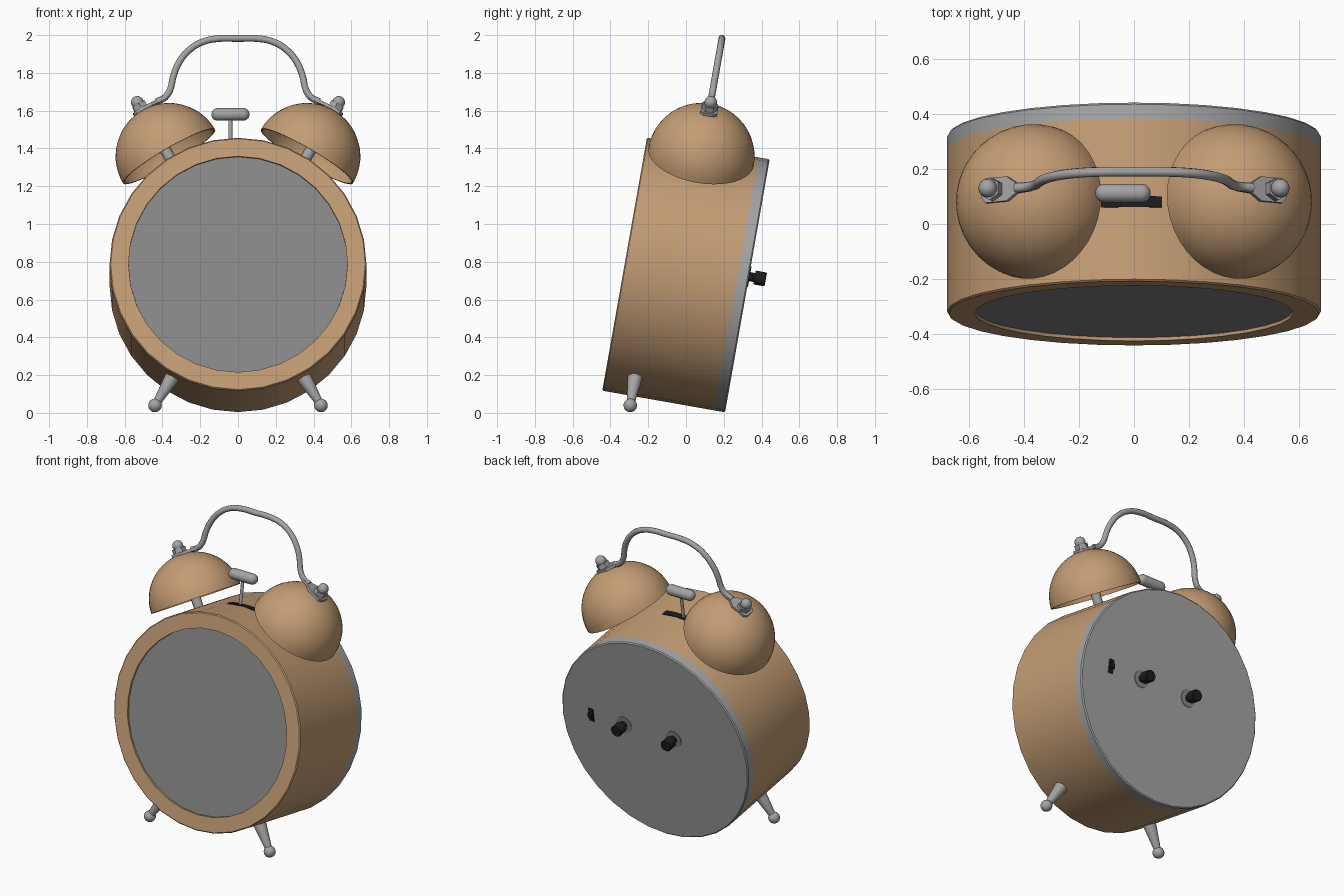
import bpy, bmesh, math
from mathutils import Matrix, Vector

if "Cube" in bpy.data.objects:
    bpy.data.objects.remove(bpy.data.objects["Cube"])

# Everything is built in the clock's own frame, then leaned back by 10 degrees
LEAN = Matrix.Translation((0, 0, 0.73)) @ Matrix.Rotation(math.radians(-10), 4, 'X')
BELL_Y = -0.03
BELL_ANGLE = math.radians(30)


def material(name, rgb):
    m = bpy.data.materials.new(name)
    m.diffuse_color = (*rgb, 1)
    m.use_nodes = True
    m.node_tree.nodes["Principled BSDF"].inputs["Base Color"].default_value = m.diffuse_color
    return m


COPPER = material("copper_tan", (0.55, 0.335, 0.175))
METAL = material("metal_grey", (0.37, 0.37, 0.37))
DIAL = material("dial_grey", (0.25, 0.25, 0.25))
BLACK = material("black", (0.012, 0.012, 0.012))


def finish(name, bm, mat, smooth=True):
    bmesh.ops.remove_doubles(bm, verts=bm.verts, dist=1e-5)
    bmesh.ops.recalc_face_normals(bm, faces=bm.faces)
    mesh = bpy.data.meshes.new(name)
    bm.to_mesh(mesh)
    bm.free()
    mesh.transform(LEAN)
    mesh.materials.append(mat)
    obj = bpy.data.objects.new(name, mesh)
    bpy.context.collection.objects.link(obj)
    if smooth:
        bpy.ops.object.select_all(action='DESELECT')
        obj.select_set(True)
        bpy.context.view_layer.objects.active = obj
        bpy.ops.object.shade_smooth_by_angle(angle=math.radians(35))
    return obj


def lathe(name, profile, mat, origin=(0, 0, 0), axis=(0, 1, 0), seg=32, smooth=True):
    """Spin (radius, height) points around an axis through origin."""
    bm = bmesh.new()
    verts = [bm.verts.new((r, 0, h)) for r, h in profile]
    edges = [bm.edges.new(p) for p in zip(verts, verts[1:])]
    bmesh.ops.spin(bm, geom=verts + edges, cent=(0, 0, 0), axis=(0, 0, 1),
                   angle=math.tau, steps=seg, use_duplicate=False)
    turn = Vector(axis).to_track_quat('Z', 'Y').to_matrix().to_4x4()
    bm.transform(Matrix.Translation(origin) @ turn)
    return finish(name, bm, mat, smooth)


def rod(r, a, b):
    return [(0, a), (r, a), (r, b), (0, b)]


def arc(r, centre, a0, a1, n=8):
    """Arc of profile points; angle 0 is outward, 90 is along the axis."""
    pts = []
    for i in range(n + 1):
        a = math.radians(a0 + (a1 - a0) * i / n)
        pts.append((max(0, r * math.cos(a)), centre + r * math.sin(a)))
    return pts


def prism(name, outline, h0, h1, mat, frame):
    bm = bmesh.new()
    base = bm.faces.new([bm.verts.new((x, y, h0)) for x, y in outline])
    top = bmesh.ops.extrude_face_region(bm, geom=[base])
    bmesh.ops.translate(bm, vec=(0, 0, h1 - h0),
                        verts=[v for v in top['geom'] if isinstance(v, bmesh.types.BMVert)])
    bm.transform(frame)
    return finish(name, bm, mat, False)


# Case, back cover and dial
lathe("case", [(0, -0.312), (0.58, -0.312), (0.58, -0.33), (0.674, -0.33),
               (0.68, -0.324), (0.68, 0.27), (0, 0.27)], COPPER)
lathe("back_cover", [(0, 0.27), (0.68, 0.27), (0.68, 0.323), (0.673, 0.33), (0, 0.33)], METAL)
lathe("dial", rod(0.579, -0.312, -0.318), DIAL)

# Bells, posts, nuts and feet on both sides
for side, label in ((-1, "left"), (1, "right")):
    up = Vector((side * math.sin(BELL_ANGLE), 0, math.cos(BELL_ANGLE)))
    base = Vector((0, BELL_Y, 0))
    bell = arc(0.283, 0.73, 90, 0, 14) + arc(0.273, 0.73, 0, 90, 14)
    lathe(label + "_bell", bell, COPPER, base, up, 40)
    lathe(label + "_bell_post", rod(0.03, 0.66, 1.018), METAL, base, up, 12)
    lathe(label + "_bell_nut", rod(0.042, 1.02, 1.052), METAL, base, up, 6, False)
    lathe(label + "_bell_cap", arc(0.034, 1.066, -90, 90), METAL, base, up, 16)

    # Flat bracket that joins the handle to the bell
    inward = Vector((-side * math.cos(BELL_ANGLE), 0, math.sin(BELL_ANGLE)))
    across = up.cross(inward)
    frame = Matrix.Translation(base) @ Matrix((inward, across, up)).transposed().to_4x4()
    half = [(-0.05, 0.025), (-0.035, 0.045), (0.055, 0.045), (0.095, 0.018), (0.15, 0.016)]
    outline = half + [(x, -y) for x, y in reversed(half)]
    prism(label + "_handle_bracket", outline, 1.006, 1.024, METAL, frame)

    # Tapered foot with a ball end
    down = Vector((side * math.sin(math.radians(31)), 0, -math.cos(math.radians(31))))
    foot = [(0, 0.64), (0.042, 0.64), (0.042, 0.66), (0.022, 0.825)]
    foot += arc(0.036, 0.853, -52, 90, 9)
    lathe(label + "_foot", foot, METAL, (0, -0.171, 0), down, 20)

# Carrying handle, given as front-view points and mirrored
half = [(0.43, 1.648), (0.385, 1.672), (0.358, 1.715), (0.343, 1.78), (0.315, 1.85),
        (0.265, 1.915), (0.19, 1.963), (0.10, 1.982), (0, 1.982)]
path = [(-x, z) for x, z in half] + list(reversed(half[:-1]))
curve = bpy.data.curves.new("handle", 'CURVE')
curve.dimensions = '3D'
curve.bevel_depth = 0.018
curve.bevel_resolution = 3
curve.use_fill_caps = True
spline = curve.splines.new('BEZIER')
spline.bezier_points.add(len(path) - 1)
spline.resolution_u = 4
for p, (x, z) in zip(spline.bezier_points, path):
    p.co = (x, BELL_Y, (z - 0.735) / 0.985)
    p.handle_left_type = p.handle_right_type = 'AUTO'
curve.materials.append(METAL)
handle = bpy.data.objects.new("handle", curve)
handle.matrix_world = LEAN
bpy.context.collection.objects.link(handle)

# Hammer and the slot it moves in
HAMMER_Y = -0.037
lathe("hammer_stem", rod(0.01, 0.64, 0.85), METAL, (-0.04, HAMMER_Y, 0), (0, 0, 1), 12)
head = arc(0.034, -0.107, -90, 0) + arc(0.034, 0.027, 0, 90)
lathe("hammer_head", head, METAL, (0, HAMMER_Y, 0.857), (1, 0, 0), 20)

bm = bmesh.new()
rows = []
for i in range(9):
    a = -0.176 + 0.326 * i / 8
    rows.append([bm.verts.new((r * math.sin(a), HAMMER_Y + y, r * math.cos(a)))
                 for r, y in ((0.676, -0.02), (0.676, 0.02), (0.683, 0.02), (0.683, -0.02))])
for a, b in zip(rows, rows[1:]):
    for k in range(4):
        bm.faces.new((a[k], a[(k + 1) % 4], b[(k + 1) % 4], b[k]))
bm.faces.new(rows[0])
bm.faces.new(rows[-1])
finish("hammer_slot", bm, BLACK, False)

# Winding knobs with washers on the back
for x, label in ((0.22, "alarm"), (-0.145, "time")):
    at = (x, 0, 0.05)
    lathe(label + "_knob_washer", rod(0.055, 0.328, 0.334), DIAL, at, seg=24)
    knob = [(0, 0.33), (0.024, 0.33), (0.024, 0.36), (0.037, 0.36), (0.037, 0.415),
            (0.033, 0.42), (0, 0.42)]
    lathe(label + "_knob", knob, BLACK, at, seg=20)

# Alarm switch: upright plate with a small nub
back = Matrix.Translation((0.46, 0, 0.05)) @ Matrix.Rotation(math.radians(-90), 4, 'X')
for name, w, h, top in (("alarm_switch_slot", 0.018, 0.045, 0.334),
                        ("alarm_switch", 0.014, 0.016, 0.35)):
    prism(name, [(-w, -h), (w, -h), (w, h), (-w, h)], 0.325, top, BLACK, back)
